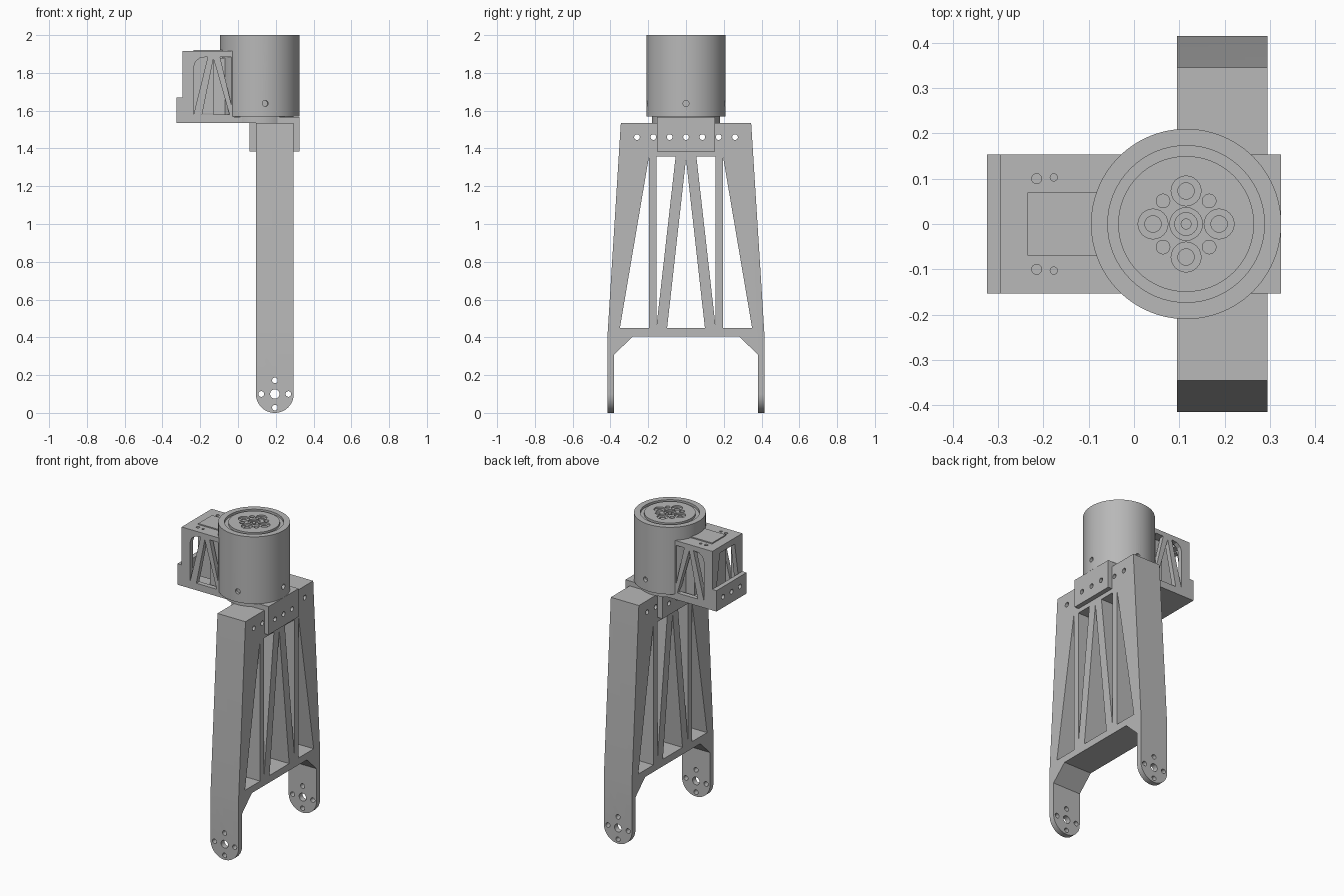
import bpy, bmesh
from math import sin, cos, pi, radians
from mathutils import Vector, Matrix

cube = bpy.data.objects.get("Cube")
if cube:
    bpy.data.objects.remove(cube, do_unlink=True)

grey = bpy.data.materials.new("machined grey")
grey.use_nodes = True
grey.diffuse_color = (0.48, 0.48, 0.48, 1)
grey.node_tree.nodes["Principled BSDF"].inputs["Base Color"].default_value = grey.diffuse_color


def prism(bm, pts, axis, lo, hi):
    """Extrude a 2D outline along an axis; the other two axes keep their order."""
    def place(p, t):
        c = list(p)
        c.insert("xyz".index(axis), t)
        return bm.verts.new(c)
    a = [place(p, lo) for p in pts]
    b = [place(p, hi) for p in pts]
    n = len(pts)
    faces = [bm.faces.new(a), bm.faces.new(b[::-1])]
    for i in range(n):
        faces.append(bm.faces.new((a[i], b[i], b[(i + 1) % n], a[(i + 1) % n])))
    bmesh.ops.recalc_face_normals(bm, faces=faces)


def box(bm, x, y, z):
    prism(bm, [(x[0], y[0]), (x[1], y[0]), (x[1], y[1]), (x[0], y[1])], "z", *z)


def circle(u, v, r, n=24):
    return [(u + r * cos(2 * pi * i / n), v + r * sin(2 * pi * i / n)) for i in range(n)]


def make(name, bm):
    me = bpy.data.meshes.new(name)
    bm.to_mesh(me)
    bm.free()
    me.materials.append(grey)
    ob = bpy.data.objects.new(name, me)
    bpy.context.collection.objects.link(ob)
    return ob


def select(ob):
    bpy.ops.object.select_all(action="DESELECT")
    ob.select_set(True)
    bpy.context.view_layer.objects.active = ob


def cut(ob, bm, operation="DIFFERENCE"):
    cutter = make("cutter", bm)
    cutter.hide_render = True
    mod = ob.modifiers.new("cut", "BOOLEAN")
    mod.operation, mod.solver, mod.object = operation, "EXACT", cutter
    select(ob)
    bpy.ops.object.modifier_apply(modifier=mod.name)
    bpy.data.objects.remove(cutter, do_unlink=True)


def finish(ob):
    select(ob)
    bpy.ops.object.shade_smooth_by_angle(angle=radians(30))


def mirror(pts):
    return [(-u, v) for u, v in reversed(pts)]


X0, X1, XC = 0.095, 0.295, 0.195     # fork thickness
MX, R = 0.115, 0.21                  # motor axis and radius
W = 0.153                            # half width of the bracket

# Fork frame with two rounded feet
half = [(0.28, 0.405), (0.38, 0.31), (0.38, 0), (0.415, 0), (0.415, 0.42), (0.345, 1.535)]
bm = bmesh.new()
prism(bm, half + mirror(half), "x", X0, X1)
fork = make("fork_frame", bm)
bm = bmesh.new()
foot = [(XC + 0.1 * cos(a), 0.1 + 0.1 * sin(a)) for a in [pi + pi * i / 32 for i in range(33)]]
prism(bm, foot + [(X1, 1.6), (X0, 1.6)], "y", -0.5, 0.5)
cut(fork, bm, "INTERSECT")

# Truss windows, bolt row and foot bolt circles
bm = bmesh.new()
outer = [(0.35, 0.45), (0.196, 0.45), (0.196, 1.357)]
inner = [(0.155, 0.47), (0.155, 1.357), (0.055, 1.357)]
for w in (outer, inner, mirror(outer), mirror(inner), [(-0.1, 0.45), (0.1, 0.45), (0, 1.345)]):
    prism(bm, w, "x", 0, 0.4)
for i in range(-3, 4):
    prism(bm, circle(i * 0.0865, 1.46, 0.015), "x", 0, 0.4)
prism(bm, circle(XC, 0.1, 0.025), "y", -0.5, 0.5)
for i in range(4):
    a = i * pi / 2
    prism(bm, circle(XC + 0.072 * cos(a), 0.1 + 0.072 * sin(a), 0.015), "y", -0.5, 0.5)
cut(fork, bm)
finish(fork)

# Clamp plates on both sides of the fork
for name, x in (("clamp_plate_right", (0.06, X0)), ("clamp_plate_left", (X1, 0.325))):
    bm = bmesh.new()
    box(bm, x, (-W, W), (1.385, 1.536))
    plate = make(name, bm)
    bm = bmesh.new()
    for i in (-1, 0, 1):
        prism(bm, circle(i * 0.0865, 1.46, 0.015), "x", 0, 0.4)
    cut(plate, bm)
    finish(plate)

# Base plate and round motor seat
bm = bmesh.new()
box(bm, (-0.295, 0.325), (-W, W), (1.535, 1.567))
make("base_plate", bm)
bm = bmesh.new()
prism(bm, circle(MX, 0, 0.18, 64), "z", 1.536, 1.575)
finish(make("motor_seat", bm))

# Motor housing with a grooved, drilled top
bm = bmesh.new()
prism(bm, circle(MX, 0, R, 96), "z", 1.568, 2.0)
motor = make("motor_housing", bm)
bm = bmesh.new()
prism(bm, circle(MX, 0, 0.173, 64), "z", 1.985, 2.1)
cut(motor, bm)
bm = bmesh.new()
for a in (0, radians(82), radians(-82)):
    n = len(bm.verts)
    prism(bm, circle(0, 1.638, 0.016), "x", R - 0.02, R + 0.05)
    bm.verts.ensure_lookup_table()
    bmesh.ops.transform(bm, matrix=Matrix.Translation((MX, 0, 0)) @ Matrix.Rotation(a, 4, "Z"),
                        verts=bm.verts[n:])
cut(motor, bm)
finish(motor)

# Output flange: counterbored bolts, small dowel holes, stepped centre
bm = bmesh.new()
prism(bm, circle(MX, 0, 0.15, 64), "z", 1.98, 2.0)
flange = make("output_flange", bm)
bm = bmesh.new()
prism(bm, circle(MX, 0, 0.036), "z", 1.992, 2.1)
for i in range(4):
    a = i * pi / 2
    prism(bm, circle(MX + 0.073 * cos(a), 0.073 * sin(a), 0.033), "z", 1.99, 2.1)
    a += pi / 4
    prism(bm, circle(MX + 0.072 * cos(a), 0.072 * sin(a), 0.015), "z", 1.985, 2.1)
cut(flange, bm)
bm = bmesh.new()
prism(bm, circle(MX, 0, 0.025), "z", 1.986, 2.05)
for i in range(4):
    a = i * pi / 2
    prism(bm, circle(MX + 0.073 * cos(a), 0.073 * sin(a), 0.018), "z", 1.97, 2.1)
cut(flange, bm)
finish(flange)
bm = bmesh.new()
prism(bm, circle(MX, 0, 0.012), "z", 1.98, 1.995)
finish(make("output_shaft", bm))

# Hollow drive cage with truss side walls
bm = bmesh.new()
box(bm, (-0.295, -0.02), (-W, W), (1.566, 1.915))
cage = make("drive_cage", bm)
bm = bmesh.new()
box(bm, (-0.265, 0.1), (-0.123, 0.123), (1.5, 1.885))
cut(cage, bm)
bm = bmesh.new()
windows = [
    [(-0.235, 1.58), (-0.235, 1.83), (-0.225, 1.86), (-0.2, 1.88), (-0.16, 1.885)],
    [(-0.19, 1.58), (-0.13, 1.875), (-0.045, 1.58)],
    [(-0.095, 1.885), (-0.035, 1.885), (-0.035, 1.63)],
]
for w in windows:
    for lo, hi in ((-0.2, -0.11), (0.11, 0.2)):
        prism(bm, w, "y", lo, hi)
prism(bm, [(-0.12, 1.6), (0.12, 1.6), (0.075, 1.875), (-0.075, 1.875)], "x", -0.35, -0.25)
for s in (-1, 1):
    prism(bm, circle(-0.215, s * 0.1, 0.011), "z", 1.87, 2)
    prism(bm, circle(-0.177, s * 0.103, 0.008), "z", 1.87, 2)
cut(cage, bm)
finish(cage)

# Drive unit inside the cage, showing through its roof
bm = bmesh.new()
box(bm, (-0.235, -0.05), (-0.07, 0.07), (1.585, 1.922))
make("drive_unit", bm)
bm = bmesh.new()
box(bm, (-0.13, -0.05), (-0.1, 0.1), (1.566, 1.88))
make("drive_mount", bm)

# Rear mounting strip with three bolt holes
bm = bmesh.new()
box(bm, (-0.325, -0.295), (-W, W), (1.535, 1.67))
strip = make("mounting_strip", bm)
bm = bmesh.new()
for i in (-1, 0, 1):
    prism(bm, circle(i * 0.0865, 1.605, 0.015), "x", -0.4, -0.2)
cut(strip, bm)
finish(strip)
